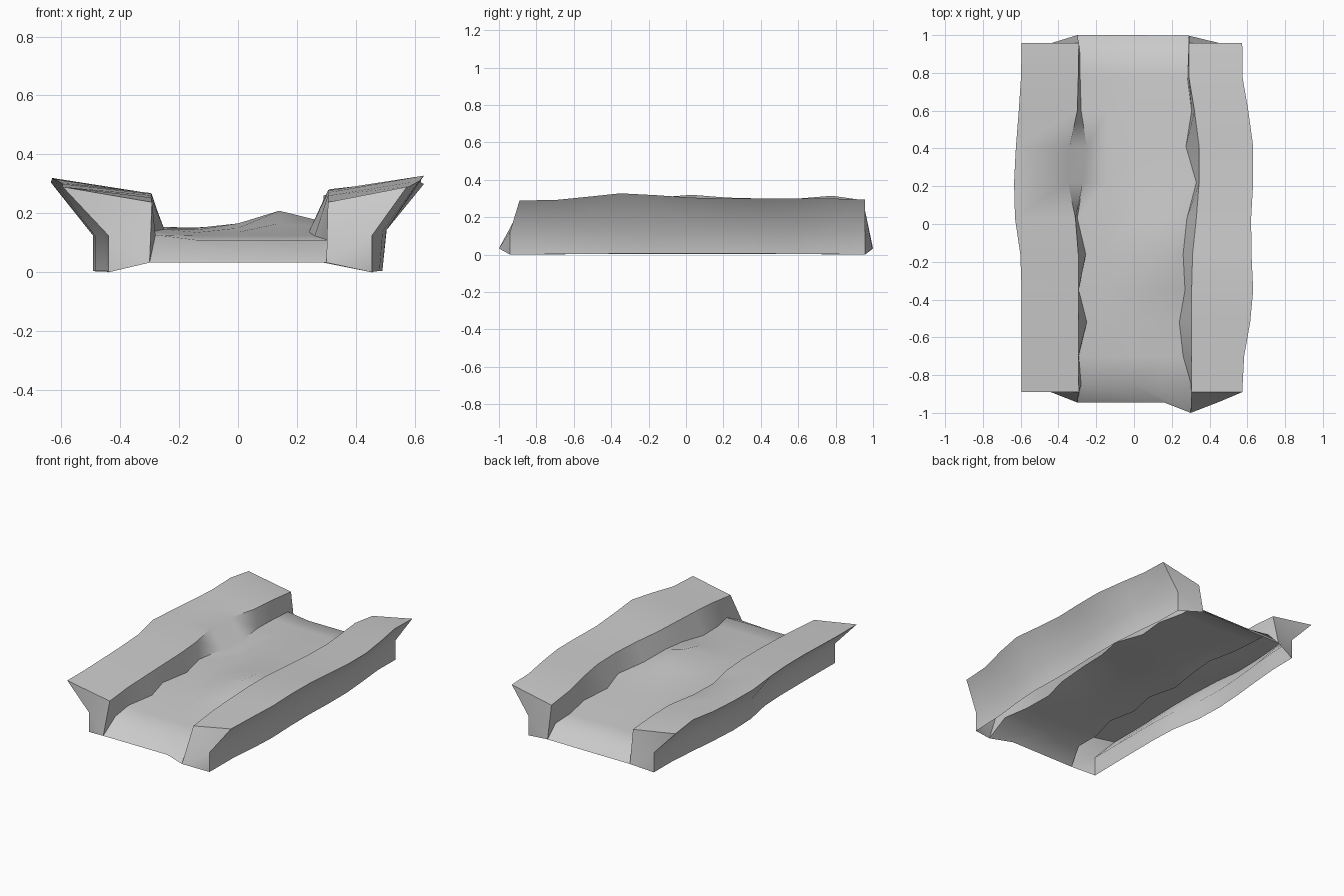
import bpy, bmesh, math

if "Cube" in bpy.data.objects:
    bpy.data.objects.remove(bpy.data.objects["Cube"])

# Stations along the length, and the wavering rim lines at each one
Y = [-.89, -.70, -.52, -.35, -.16, .03, .22, .41, .60, .78, .957]
outer_l = [-.595, -.595, -.595, -.595, -.602, -.63, -.635, -.625, -.61, -.598, -.595]
outer_r = [.573, .583, .615, .631, .622, .62, .631, .631, .605, .574, .573]
top_l = [-.292, -.295, -.293, -.293, -.295, -.31, -.35, -.34, -.30, -.295, -.292]
top_r = [.305, .305, .305, .305, .31, .33, .345, .345, .32, .29, .29]
floor_l = [-.28, -.292, -.25, -.292, -.255, -.30, -.27, -.25, -.28, -.285, -.285]
floor_r = [.303, .26, .24, .27, .26, .28, .33, .275, .305, .282, .288]
outer_lz = [.29, .29, .295, .30, .305, .32, .305, .30, .30, .315, .29]
outer_rz = [.29, .292, .31, .328, .318, .305, .30, .30, .30, .30, .295]


def floor_z(x, y):
    # Gently raised bed with one lump right of centre
    rise = .045 * max(0, math.cos(y * math.pi / 1.85))
    lump = .06 * math.exp(-((x - .15) / .13) ** 2 - ((y + .13) / .22) ** 2)
    return .107 + rise + lump + (.02 * min(1, abs(y)) if x < -.2 else 0)


def section(i):
    # Cross-section from left foot over the trough to right foot
    y = Y[i]
    bulge = max(0, math.sin(math.pi * i / 10)) ** .6
    fy = {0: -.85, 10: .917}.get(i, y)
    ry = -.94 if i == 0 else y
    inner = .238 + .032 * bulge
    # The feet follow the wavering of the rims
    left = -.44 + 1.3 * (outer_l[i] + .595)
    right = .455 + .6 * (outer_r[i] - .573)
    pts = [(left, y, .004 * bulge),
           (left, y, .125),
           (outer_l[i], y, outer_lz[i]),
           (top_l[i], y, inner)]
    for x in (floor_l[i], -.14, 0, .14, floor_r[i]):
        pts.append((x, fy, floor_z(x, y)))
    pts += [(top_r[i], y, inner + .013 * bulge),
            (outer_r[i], y, outer_rz[i]),
            (right + .015 * bulge, ry, .125 + .02 * bulge),
            (right, ry, .006 * bulge)]
    return pts


bm = bmesh.new()
rings = [[bm.verts.new(p) for p in section(i)] for i in range(len(Y))]

# Trough skin, open underneath
for a, b in zip(rings, rings[1:]):
    for j in range(len(a) - 1):
        bm.faces.new((a[j], a[j + 1], b[j + 1], b[j]))


# Sloping end aprons with a raised bottom edge
def end_cap(r, lip):
    l, m, n = [bm.verts.new(p) for p in lip]
    bm.faces.new((r[0], r[1], l))
    bm.faces.new((r[1], r[2], r[3]))
    bm.faces.new((r[1], r[3], l))
    bm.faces.new((r[3], r[4], l))
    bm.faces.new((l, r[4], r[5], r[6], m))
    bm.faces.new((m, r[6], r[7], r[8], n))
    bm.faces.new((r[8], r[9], n))
    bm.faces.new((r[9], r[11], n))
    bm.faces.new((r[9], r[10], r[11]))
    bm.faces.new((n, r[11], r[12]))


end_cap(rings[0], [(-.30, -.945, .033), (.16, -.945, .033), (.30, -1, .033)])
end_cap(rings[-1], [(-.30, 1, .033), (0, 1, .033), (.29, .997, .033)])

bmesh.ops.recalc_face_normals(bm, faces=bm.faces)
# Make sure the bed faces upward
bm.faces.ensure_lookup_table()
if bm.faces[5].normal.z < 0:
    bmesh.ops.reverse_faces(bm, faces=bm.faces)
me = bpy.data.meshes.new("trough")
bm.to_mesh(me)
bm.free()
ob = bpy.data.objects.new("trough", me)
bpy.context.collection.objects.link(ob)
bpy.context.view_layer.objects.active = ob
ob.select_set(True)
bpy.ops.object.shade_smooth_by_angle(angle=math.radians(56))
